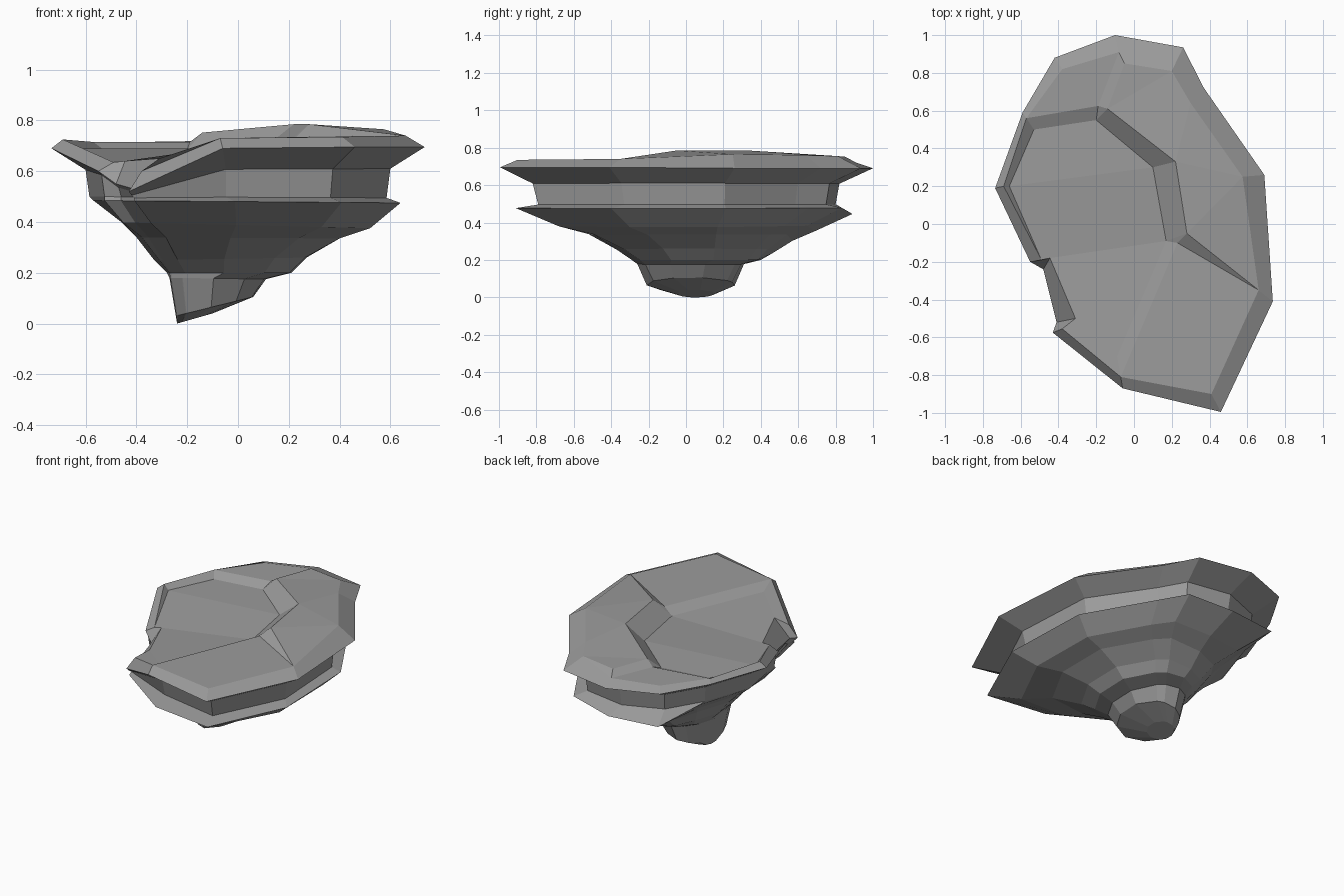
import bpy, bmesh
from math import hypot

if "Cube" in bpy.data.objects:
    bpy.data.objects.remove(bpy.data.objects["Cube"])

# Outer rim of the rock shelf, counter-clockwise from the front-left spur
rim = [(-.43, -.575, .52), (-.06, -.87, .69), (.46, -.995, .695), (.735, -.41, .695),
       (.69, .26, .69), (.37, .72, .69), (.26, .935, .69), (-.10, 1.0, .69),
       (-.42, .88, .69), (-.59, .59, .69), (-.735, .19, .69), (-.55, -.20, .60),
       (-.48, -.24, .55), (-.41, -.52, .53)]
# Upper bevel edge, one point per rim point
inner = [(-.38, -.555, .60), (-.07, -.81, .73), (.41, -.90, .735), (.66, -.35, .74),
         (.575, .25, .765), (.30, .64, .76), (.20, .81, .755), (-.08, .91, .72),
         (-.38, .82, .715), (-.57, .56, .715), (-.69, .20, .725), (-.49, -.19, .635),
         (-.445, -.18, .64), (-.31, -.50, .65)]
WALL = (0, 11, 12, 13)      # points on the cut-away left side
BACK = (7, 8)               # back points, where the flange sags


def fit(vals, lo, hi):
    a, b = min(vals), max(vals)
    return [lo + (v - a) / (b - a) * (hi - lo) for v in vals]


def ring(x0, x1, y0, y1, z0, z1, roundness, drop=0, pull=0, corner=0, sag=0):
    """Rim outline fitted to a box, blended toward an ellipse, tilted along x.
    pull draws the left-side points toward the rim, corner the back-left one."""
    shape = []
    for x, y, _ in rim:
        u, v = x / .735, y
        d = hypot(u, v)
        k = 1 - roundness + roundness / d
        shape.append((u * k, v * k))
    xs = fit([p[0] for p in shape], x0, x1)
    ys = fit([p[1] for p in shape], y0, y1)
    pts = []
    for i, (x, y, r) in enumerate(zip(xs, ys, rim)):
        z = z0 + (z1 - z0) * (x - x0) / (x1 - x0)
        t = pull if i in WALL else corner if i == 8 else 0
        x += (r[0] - x) * t
        y += (r[1] - y) * t
        if i in BACK:
            z -= sag
        pts.append((x, y, min(z, r[2] - drop)))
    return pts


bm = bmesh.new()


def add(points):
    return [bm.verts.new(p) for p in points]


# Underside: tip, neck, cone steps, flange, recessed band, rim, bevel
rings = [ring(-.24, -.10, -.05, .15, 0, .04, 1),
         ring(-.245, .06, -.21, .26, .03, .105, 1),
         ring(-.27, .11, -.26, .31, .18, .175, 1),
         ring(-.28, .21, -.29, .40, .20, .20, .9),
         ring(-.33, .27, -.37, .46, .25, .26, .8, 0, 0, 0, .02),
         ring(-.40, .40, -.52, .57, .34, .335, .65, 0, .1, 0, .035),
         ring(-.46, .52, -.68, .69, .40, .375, .45, 0, .4, .2, .035),
         ring(-.57, .64, -.91, .89, .485, .475, .25, .03, .75, .7, .035),
         ring(-.585, .585, -.79, .80, .50, .495, .1, .025, .75),
         ring(-.60, .60, -.82, .82, .605, .61, .1, .015, .85),
         rim, inner]
loops = [add(r) for r in rings]
n = len(rim)
for lo, hi in zip(loops, loops[1:]):
    for i in range(n):
        j = (i + 1) % n
        bm.faces.new((lo[i], lo[j], hi[j], hi[i]))
bm.faces.new(loops[0][::-1])

# Terraced top: raised back plateau, front slab and sunken left shelf
A, B, C, D, E, F, G, H, I, J, K, L, L2, A2 = loops[-1]
P0, P, H1, Q, R = add([(-.19, .625, .715), (-.14, .61, .752), (-.05, .85, .752),
                       (.22, .33, .785), (.28, -.05, .785)])
p0, p, q, r, s, b, k = add([(-.53, .50, .685), (-.20, .55, .685), (.10, .30, .69),
                            (.17, -.09, .69), (.23, -.10, .735), (-.09, -.70, .69),
                            (-.66, .20, .69)])
for f in [(D, E, R), (R, E, Q), (E, F, Q), (Q, F, G, P), (P, G, H1), (G, H, H1),
          (P, H1, H, P0), (P0, H, I, J), (B, C, D, s), (D, R, s), (R, Q, q, r),
          (R, r, s), (Q, P, p, q), (P, P0, p), (P0, J, p0, p), (J, K, k, p0),
          (s, r, b, B), (B, b, A2, A), (K, L, k),
          (p0, k, q, p), (k, L, L2, r, q), (L2, A2, b, r)]:
    bm.faces.new(f)

bmesh.ops.recalc_face_normals(bm, faces=bm.faces)
mesh = bpy.data.meshes.new("rock_ledge")
bm.to_mesh(mesh)
bm.free()
obj = bpy.data.objects.new("rock_ledge", mesh)
bpy.context.collection.objects.link(obj)

# Dark grey stone
stone = bpy.data.materials.new("stone")
stone.diffuse_color = (.33, .33, .33, 1)
stone.use_nodes = True
stone.node_tree.nodes["Principled BSDF"].inputs["Base Color"].default_value = stone.diffuse_color
mesh.materials.append(stone)
